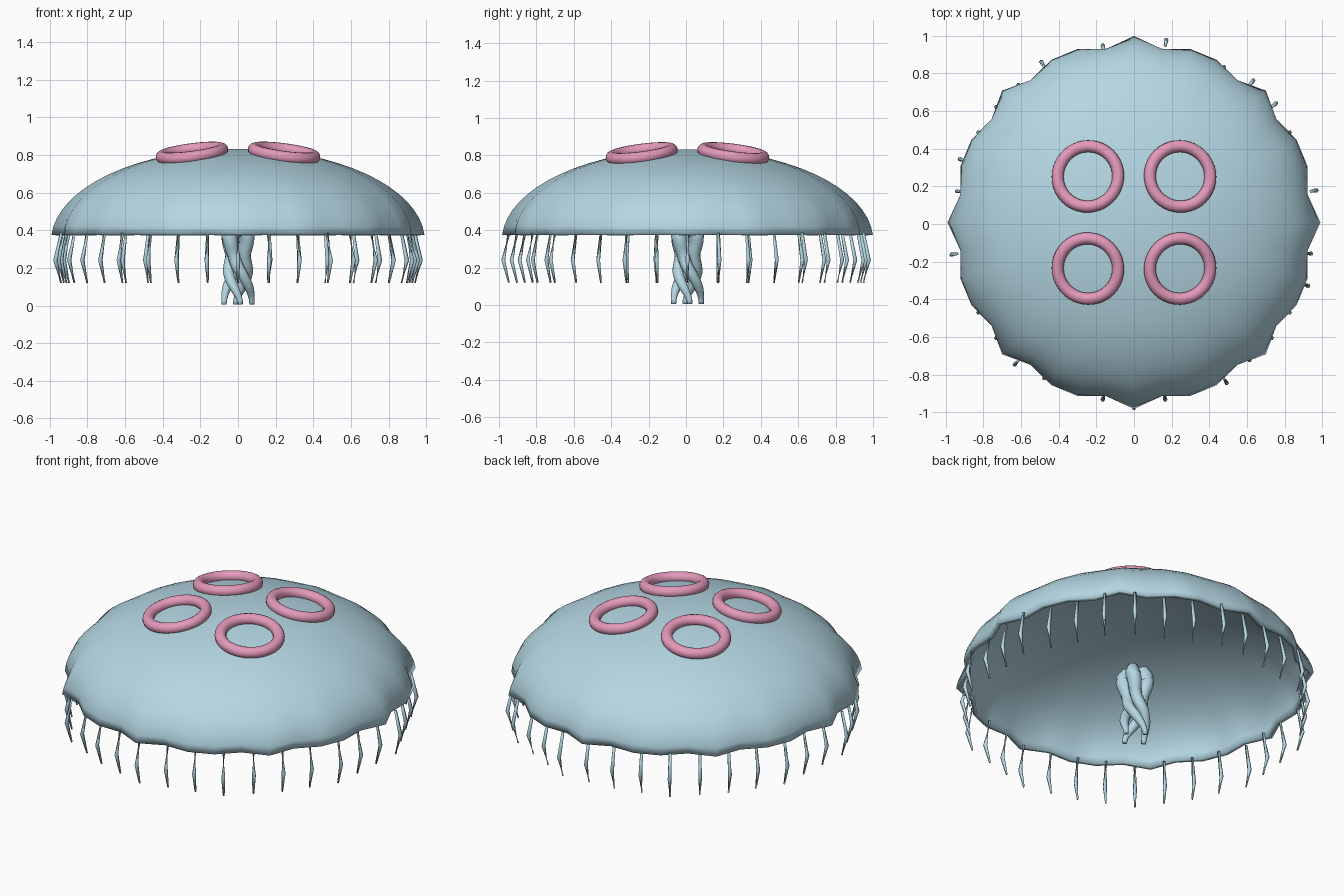
import bpy, bmesh, math
from mathutils import Vector

if "Cube" in bpy.data.objects:
    bpy.data.objects.remove(bpy.data.objects["Cube"])

OY = 0.008          # small shift of the whole body in depth
RIM_Z, HEIGHT, RADIUS = 0.376, 0.457, 0.96


def material(name, rgb):
    m = bpy.data.materials.new(name)
    m.diffuse_color = (*rgb, 1)
    m.use_nodes = True
    m.node_tree.nodes["Principled BSDF"].inputs["Base Color"].default_value = m.diffuse_color
    return m


BLUE = material("pale_blue", (0.46, 0.68, 0.77))
PINK = material("soft_pink", (0.77, 0.32, 0.49))


def finish(bm, name, mat):
    bmesh.ops.recalc_face_normals(bm, faces=bm.faces)
    me = bpy.data.meshes.new(name)
    bm.to_mesh(me)
    bm.free()
    me.materials.append(mat)
    for p in me.polygons:
        p.use_smooth = True
    ob = bpy.data.objects.new(name, me)
    bpy.context.collection.objects.link(ob)
    return ob


def tube(bm, points, radii, sides):
    """Closed tube that follows a path with a radius at each point."""
    rings = []
    for i, (p, r) in enumerate(zip(points, radii)):
        d = points[min(i + 1, len(points) - 1)] - points[max(i - 1, 0)]
        q = d.to_track_quat('Z', 'Y')
        rings.append([bm.verts.new(p + q @ Vector((r * math.cos(math.tau * k / sides),
                                                   r * math.sin(math.tau * k / sides), 0)))
                      for k in range(sides)])
    for a, b in zip(rings, rings[1:]):
        for k in range(sides):
            n = (k + 1) % sides
            bm.faces.new((a[k], a[n], b[n], b[k]))
    bm.faces.new(rings[0])
    bm.faces.new(rings[-1])


def blend(keys, t):
    """Smooth interpolation through (position, value) pairs."""
    for (t0, v0), (t1, v1) in zip(keys, keys[1:]):
        if t <= t1:
            u = (t - t0) / (t1 - t0)
            return v0 + (v1 - v0) * u * u * (3 - 2 * u)
    return keys[-1][1]


# Bell: half ellipsoid whose rim ripples in and out
SEG, ROWS = 40, 16
bm = bmesh.new()
top = bm.verts.new((0, OY, RIM_Z + HEIGHT))
prev = None
for j in range(1, ROWS + 1):
    t = j / ROWS
    a = t * math.pi / 2
    row = []
    for i in range(SEG):
        th = math.tau * i / SEG
        r = RADIUS * math.sin(a) + 0.031 * t ** 3 * math.cos(16 * th)
        row.append(bm.verts.new((r * math.cos(th), OY + r * math.sin(th),
                                 RIM_Z + HEIGHT * math.cos(a))))
    for i in range(SEG):
        n = (i + 1) % SEG
        if prev:
            bm.faces.new((prev[i], row[i], row[n], prev[n]))
        else:
            bm.faces.new((top, row[i], row[n]))
    prev = row
bell = finish(bm, "bell", BLUE)
shell = bell.modifiers.new("thickness", 'SOLIDIFY')
shell.thickness = 0.025
shell.offset = -1

# Four pink rings lying on the top of the bell
for sx in (-1, 1):
    for sy in (-1, 1):
        normal = Vector((sx * 0.13, sy * 0.13, 1))
        bpy.ops.mesh.primitive_torus_add(
            major_radius=0.162, minor_radius=0.032, major_segments=40, minor_segments=14,
            location=(sx * 0.245, OY + sy * 0.245, 0.81),
            rotation=normal.to_track_quat('Z', 'Y').to_euler())
        ring = bpy.context.object
        ring.name = "ring"
        ring.data.materials.append(PINK)
        bpy.ops.object.shade_smooth()

# Fringe of thin tentacles, each bowed outward at mid length, some more than others
WIDE = (1, 4, 5, 8, 12, 16, 19, 23, 27, 30, 34)
bm = bmesh.new()
for i in range(36):
    th = math.tau * i / 36
    out = Vector((math.cos(th), math.sin(th), 0))
    bow = 0.985 if i in WIDE else 0.955
    path = [out * r + Vector((0, OY, z))
            for r, z in ((bow - 0.03, 0.385), (bow, 0.24), (bow - 0.03, 0.12))]
    tube(bm, path, (0.008, 0.012, 0.005), 6)
finish(bm, "tentacles", BLUE)

# Four arms hanging at the middle: thick lobes above, crossing and spreading below
bm = bmesh.new()
STEPS = 24
for k in range(4):
    path, radii = [], []
    for s in range(STEPS + 1):
        t = s / STEPS
        th = math.tau * k / 4 + math.radians(blend(((0, 35), (0.3, 50), (1, 190)), t))
        r = blend(((0, 0.045), (0.15, 0.066), (0.45, 0.04), (0.65, 0.055), (1, 0.075)), t)
        path.append(Vector((r * math.cos(th), OY + r * math.sin(th), 0.44 - 0.434 * t)))
        w = blend(((0, 0.03), (0.12, 0.042), (0.45, 0.034), (0.7, 0.028), (1, 0.014)), t)
        radii.append(w)
    tube(bm, path, radii, 10)
finish(bm, "twisted_arms", BLUE)
